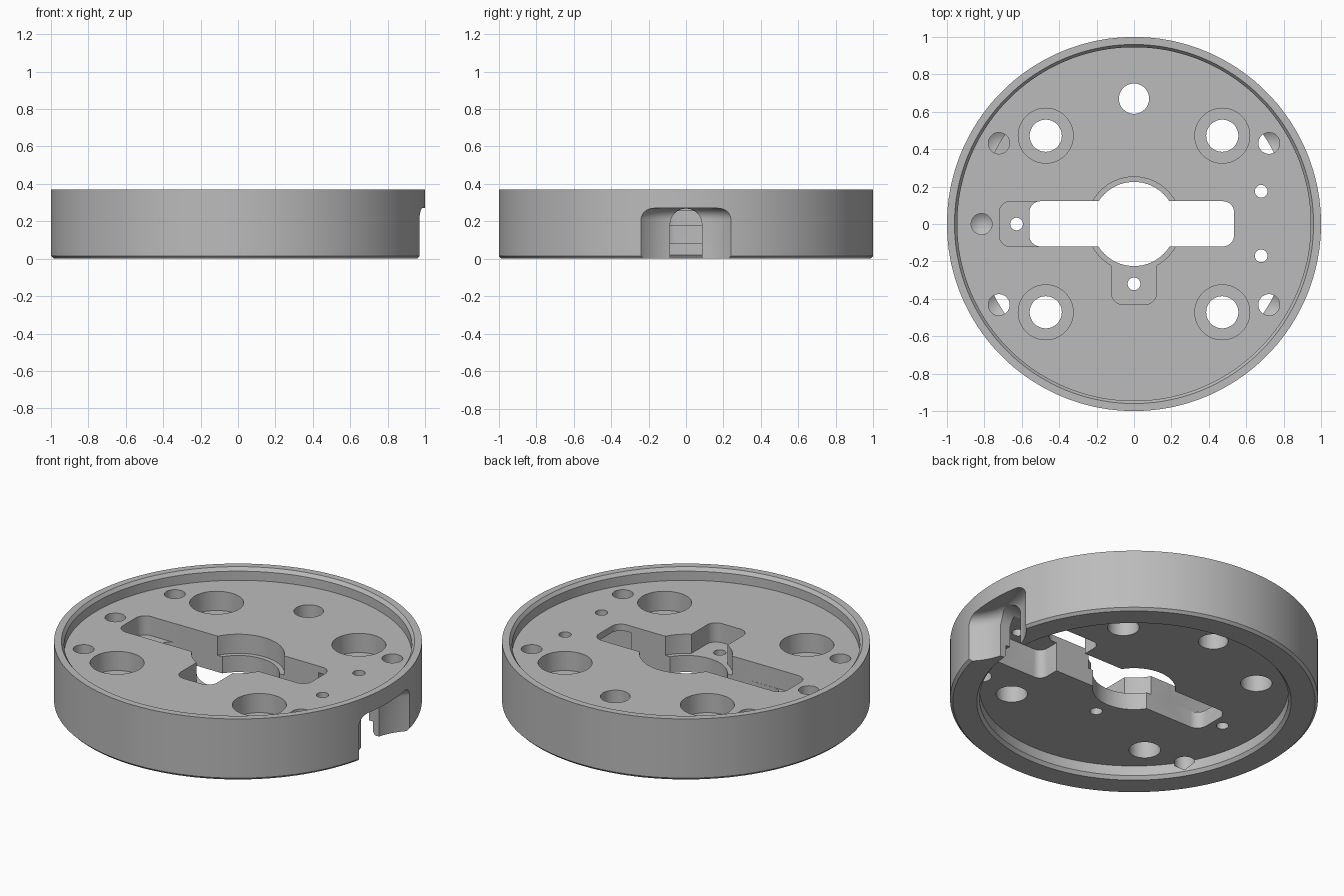
import bpy
import bmesh
import math
from mathutils import Matrix, Vector

if "Cube" in bpy.data.objects:
    bpy.data.objects.remove(bpy.data.objects["Cube"], do_unlink=True)

metal = bpy.data.materials.new("plain grey metal")
metal.use_nodes = True
GREY = (0.5, 0.5, 0.5, 1)
metal.diffuse_color = GREY
metal.node_tree.nodes["Principled BSDF"].inputs["Base Color"].default_value = GREY

# Main levels
HEIGHT, DECK, SHELF, UNDERSIDE = 0.37, 0.295, 0.18, 0.08
ABOVE, BELOW = 0.45, -0.1


def make_object(name, bm):
    bmesh.ops.recalc_face_normals(bm, faces=bm.faces)
    mesh = bpy.data.meshes.new(name)
    bm.to_mesh(mesh)
    bm.free()
    mesh.materials.append(metal)
    obj = bpy.data.objects.new(name, mesh)
    bpy.context.collection.objects.link(obj)
    return obj


def lathe(name, profile, x=0, y=0, steps=48):
    """Spin (radius, z) points, which start and end on the axis."""
    bm = bmesh.new()
    verts = [bm.verts.new((r, 0, z)) for r, z in profile]
    edges = [bm.edges.new(pair) for pair in zip(verts, verts[1:])]
    bmesh.ops.spin(bm, geom=verts + edges, cent=(0, 0, 0), axis=(0, 0, 1),
                   angle=math.tau, steps=steps, use_merge=False)
    bmesh.ops.remove_doubles(bm, verts=bm.verts, dist=1e-5)
    bmesh.ops.translate(bm, verts=bm.verts, vec=(x, y, 0))
    return make_object(name, bm)


def rod(name, x, y, r, z0, z1, steps=48):
    return lathe(name, [(0, z0), (r, z0), (r, z1), (0, z1)], x, y, steps)


def rounded_box(name, x0, x1, y0, y1, z0, z1, corner):
    bm = bmesh.new()
    size = Vector((x1 - x0, y1 - y0, z1 - z0))
    mid = Vector((x0 + x1, y0 + y1, z0 + z1)) / 2
    bmesh.ops.create_cube(bm, size=1, matrix=Matrix.Translation(mid) @ Matrix.Diagonal(size).to_4x4())
    upright = [e for e in bm.edges if abs(e.verts[0].co.z - e.verts[1].co.z) > 0.01]
    bmesh.ops.bevel(bm, geom=upright, offset=corner, segments=8, profile=0.5, affect='EDGES')
    return make_object(name, bm)


# Turned body with raised rims above and below the central plate
body = lathe("base_ring", [
    (0, UNDERSIDE), (0.84, UNDERSIDE), (0.84, 0.02), (0.855, 0), (0.985, 0), (1, 0.015),
    (1, HEIGHT), (0.96, HEIGHT), (0.945, HEIGHT - 0.02), (0.945, DECK), (0, DECK)], steps=180)

cutters = []

# Central opening with its ledge, the long slot and the two shelf pockets
cutters += [
    rod("centre_hole", 0, 0, 0.225, BELOW, ABOVE, 96),
    rod("centre_ledge", 0, 0, 0.252, SHELF, ABOVE, 96),
    rounded_box("long_slot", -0.56, 0.535, -0.12, 0.122, BELOW, ABOVE, 0.06),
    rounded_box("side_pocket", -0.72, -0.3, -0.121, 0.121, SHELF, ABOVE, 0.06),
    rounded_box("front_pocket", -0.12, 0.12, -0.43, -0.1, SHELF, ABOVE, 0.06),
]

# Four counterbored bolt holes and four drilled holes that bite into the lower rim
for sx in (-1, 1):
    for sy in (-1, 1):
        cutters.append(rod("bolt_hole", sx * 0.472, sy * 0.472, 0.086, BELOW, ABOVE))
        cutters.append(rod("counterbore", sx * 0.472, sy * 0.472, 0.147, SHELF, ABOVE))
        cutters.append(lathe("drilled_hole", [(0, 0.03), (0.057, 0.065), (0.057, ABOVE), (0, ABOVE)],
                             sx * 0.722, sy * 0.432))

# Blind hole with a drill point, and the plain through holes
cutters.append(lathe("blind_hole", [(0, 0.12), (0.056, 0.16), (0.056, ABOVE), (0, ABOVE)], -0.815, 0))
cutters.append(rod("back_hole", 0, 0.67, 0.081, BELOW, ABOVE))
for x, y in ((-0.628, 0), (0, -0.32), (0.68, 0.175), (0.68, -0.17)):
    cutters.append(rod("small_hole", x, y, 0.034, BELOW, ABOVE, 32))

# Hidden pocket under the plate behind the side notch
cutters.append(rounded_box("socket_pocket", 0.45, 0.81, -0.25, 0.25, BELOW, 0.255, 0.05))

# Scooped side notch with a rounded top edge
fillet = [(0.265 + 0.06 * math.cos(a), 0.21 + 0.06 * math.sin(a))
          for a in (math.pi / 2 * i / 8 for i in range(9))]
cutters.append(lathe("side_scoop", [(0, BELOW), (0.325, BELOW)] + fillet + [(0, 0.27)], 1.19, 0, 128))

# Arched passage from the notch to the pocket
bm = bmesh.new()
arch = [(-0.085, BELOW), (0.085, BELOW)]
arch += [(0.085 * math.cos(math.pi * i / 16), 0.183 + 0.085 * math.sin(math.pi * i / 16)) for i in range(17)]
face = bm.faces.new([bm.verts.new((0.6, y, z)) for y, z in arch])
extruded = bmesh.ops.extrude_face_region(bm, geom=[face])["geom"]
bmesh.ops.translate(bm, vec=(0.45, 0, 0), verts=[g for g in extruded if isinstance(g, bmesh.types.BMVert)])
cutters.append(make_object("arched_passage", bm))

# Cut everything, then discard the cutters
for cutter in cutters:
    cutter.hide_render = True
    mod = body.modifiers.new(cutter.name, 'BOOLEAN')
    mod.operation = 'DIFFERENCE'
    mod.solver = 'EXACT'
    mod.object = cutter
bpy.context.view_layer.update()
result = bpy.data.meshes.new_from_object(body.evaluated_get(bpy.context.evaluated_depsgraph_get()))
body.modifiers.clear()
body.data = result
for cutter in cutters:
    bpy.data.objects.remove(cutter, do_unlink=True)

# Smooth curved walls, keep machined edges crisp
bpy.ops.object.select_all(action='DESELECT')
body.select_set(True)
bpy.context.view_layer.objects.active = body
bpy.ops.object.shade_smooth_by_angle(angle=math.radians(25))
